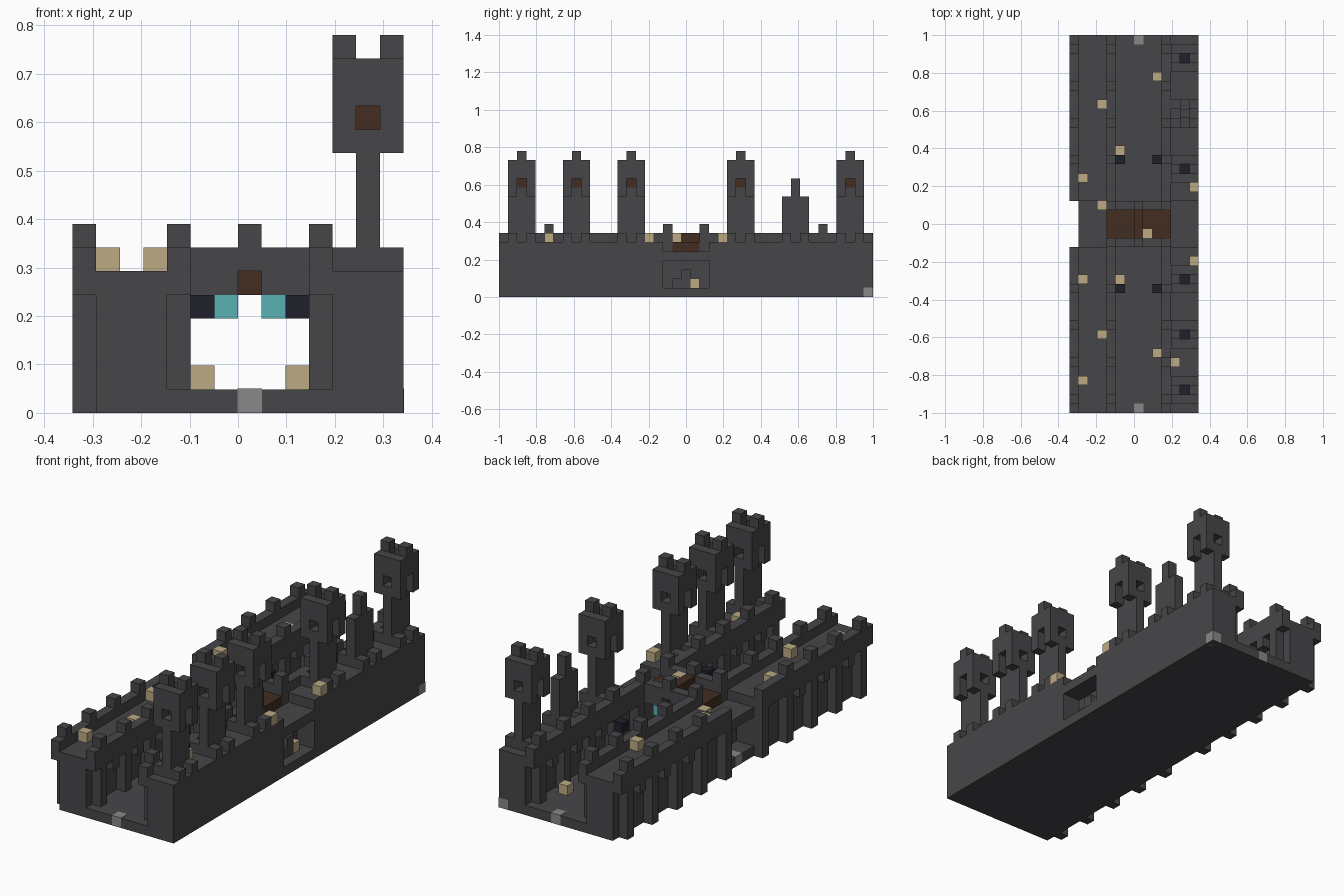
import bpy
import bmesh
from mathutils import Matrix, Vector

if "Cube" in bpy.data.objects:
    bpy.data.objects.remove(bpy.data.objects["Cube"], do_unlink=True)

U = 2 / 41  # one block


def material(name, r, g, b):
    m = bpy.data.materials.new(name)
    m.use_nodes = True
    m.diffuse_color = (r, g, b, 1)
    m.node_tree.nodes["Principled BSDF"].inputs["Base Color"].default_value = (r, g, b, 1)
    return m


STONE = material("dark stone", 0.062, 0.062, 0.068)
WOOD = material("dark wood", 0.056, 0.026, 0.015)
TAN = material("tan", 0.50, 0.40, 0.23)
TEAL = material("teal", 0.10, 0.44, 0.46)
INK = material("ink blue", 0.014, 0.014, 0.024)
GREY = material("light grey", 0.25, 0.25, 0.25)


def build(name, mat, boxes, grow=0.0):
    """Blocks given as (x range, y range, z range) in block units."""
    bm = bmesh.new()
    for ranges in boxes:
        lo = Vector([r[0] for r in ranges])
        hi = Vector([r[1] for r in ranges])
        size = (hi - lo) * U + Vector((grow, grow, grow))
        centre = ((lo + hi) / 2 - Vector((7, 20.5, 0))) * U
        if grow and lo.z == 0:
            centre.z += grow / 2
        bmesh.ops.create_cube(bm, size=1, matrix=Matrix.Translation(centre) @ Matrix.Diagonal((*size, 1)))
    me = bpy.data.meshes.new(name)
    bm.to_mesh(me)
    bm.free()
    me.materials.append(mat)
    ob = bpy.data.objects.new(name, me)
    bpy.context.collection.objects.link(ob)
    return ob


def cube(i, j, k):
    return ((i, i + 1), (j, j + 1), (k, k + 1))


LENGTH = (0, 41)
ENDS = [(0, 18), (23, 41)]
GATE = (18, 23)

# Floor slab
build("floor", STONE, [((1, 14), LENGTH, (0, 1))])

# Walkway walls with a side gateway recess and a lowered crossing
for name, span, back in (("left_wall", (11, 14), (11, 12)), ("right_wall", (1, 4), (3, 4))):
    parts = [(span, e, (1, 6)) for e in ENDS]
    parts += [(span, GATE, (4, 5)), (back, GATE, (1, 4))]
    build(name, STONE, parts)

# Steps inside the left gateway
build("gate_steps", STONE, [((12, 13), (19, 21), (1, 2)), cube(12, 20, 2)])

# Parapets: overhang, pillars, hanging brackets and merlons
PILLARS = [1, 5, 9, 13, 27, 31, 35, 39]
BRACKETS = [3, 7, 11, 29, 33, 37]
for name, i, foot in (("outer_parapet", 0, 0), ("right_inner_parapet", 4, 1), ("left_inner_parapet", 10, 1)):
    col = (i, i + 1)
    build(name, STONE, [(col, e, (5, 7)) for e in ENDS])
    build(name + "_pillars", STONE, [(col, (j, j + 1), (foot, 5)) for j in PILLARS + [17, 23]])
    build(name + "_brackets", STONE, [cube(i, j, 4) for j in BRACKETS])
    build(name + "_merlons", STONE, [cube(i, j, 7) for j in PILLARS])

# Bridge deck with a raised middle
build("bridge_deck", WOOD, [((4, 11), (19, 22), (5, 6)), ((7, 8), (19, 22), (6, 7))])

# Bridge rails, stepped up in the middle
rails = []
for j in (18, 22):
    row = (j, j + 1)
    rails += [((4, 7), row, (5, 7)), ((8, 11), row, (5, 7)), ((7, 8), row, (6, 8))]
    rails += [cube(4, j, 7), cube(10, j, 7)]
build("bridge_rails", STONE, rails)

# Lamps under the bridge and dark blocks on the pillars
build("bridge_lamps", TEAL, [cube(i, j, 4) for i in (6, 8) for j in (18, 22)])
build("pillar_blocks", INK, [cube(i, j, 4) for i in (5, 9) for j in (13, 27)])


def tower(n, j):
    wide = (j - 1, j + 2)
    corners = [(i, y) for i in (11, 13) for y in (j - 1, j + 1)]
    parts = [((12, 13), wide, (6, 12))]
    parts += [cube(i, y, 6) for i, y in corners]
    # Head on four corner legs, open ring on top with two merlons
    parts += [((i, i + 1), (y, y + 1), (11, 13)) for i, y in corners]
    parts += [((11, 14), wide, (13, 14))]
    parts += [((i, i + 1), wide, (14, 15)) for i in (11, 13)]
    parts += [cube(12, y, 14) for y in (j - 1, j + 1)]
    parts += [cube(i, j, 15) for i in (11, 13)]
    build(f"tower_{n}", STONE, parts)
    build(f"tower_core_{n}", WOOD, [cube(12, j, 12)])
    build(f"tower_hatch_{n}", INK, [((12, 13), (j, j + 1), (14, 14.1))])


for n, j in enumerate((2, 8, 14, 26, 38)):
    tower(n, j)

# Unfinished tower
build("broken_tower", STONE,
      [((12, 13), (31, 34), (6, 11)), ((12, 13), (32, 33), (11, 13))]
      + [cube(i, y, 6) for i in (11, 13) for y in (31, 33)])

# Crates on the walkways, in the ditch, on the bridge and by the gates
crates = [(i, j, 6) for i, j in ((1, 3), (3, 8), (1, 14), (1, 25), (3, 33), (11, 5), (11, 31), (13, 16), (13, 24))]
crates += [(i, j, 1) for i, j in ((5, 14), (5, 28), (9, 6), (9, 36))]
crates += [(8, 19, 6), (3, 22, 5), (12, 21, 1)]
build("crates", TAN, [cube(*c) for c in crates])

# Pale marker stones in the floor edge
build("marker_stones", GREY, [cube(*c) for c in ((7, 0, 0), (7, 40, 0), (13, 40, 0), (1, 20, 0))], grow=0.002)
